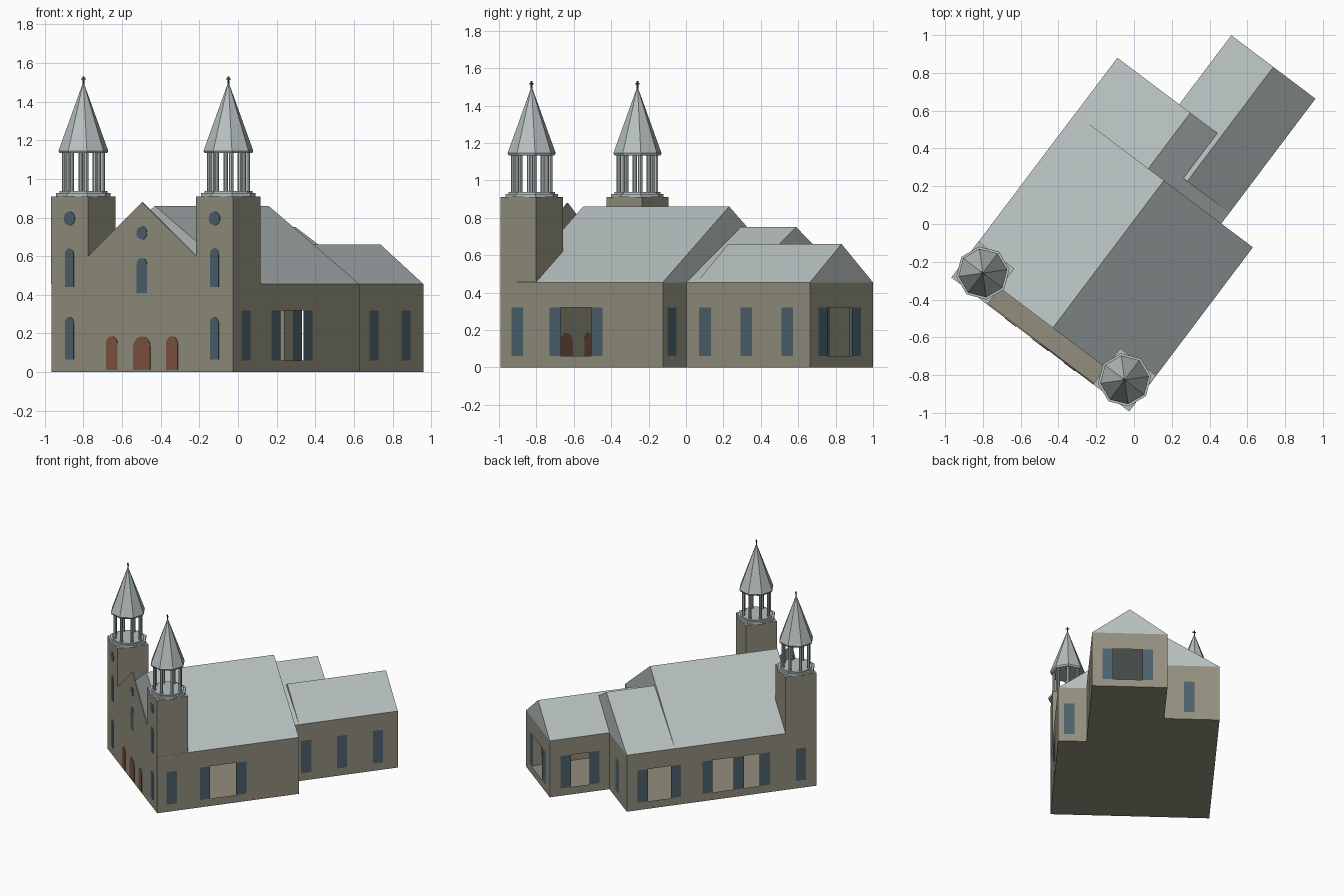
import bpy, bmesh, math
from mathutils import Matrix, Vector

cube = bpy.data.objects.get("Cube")
if cube:
    bpy.data.objects.remove(cube, do_unlink=True)

# The building is modelled square-on, then turned in plan
TURN = Matrix.Rotation(math.radians(-37), 4, 'Z')
FRONT, EAVE, MID_X = -0.808, 0.455, -0.013


def material(name, rgb):
    m = bpy.data.materials.new(name)
    m.use_nodes = True
    m.diffuse_color = (*rgb, 1)
    m.node_tree.nodes["Principled BSDF"].inputs["Base Color"].default_value = (*rgb, 1)
    return m


STONE = material("stone wall", (0.29, 0.275, 0.21))
ROOF = material("pale grey roof", (0.47, 0.53, 0.52))
GLASS = material("blue grey glass", (0.073, 0.12, 0.15))
DOOR = material("brown door", (0.21, 0.088, 0.055))
IRON = material("dark iron", (0.06, 0.065, 0.065))


def finish(name, bm, *mats, recalc=True):
    if recalc:
        bmesh.ops.recalc_face_normals(bm, faces=bm.faces[:])
    bm.transform(TURN)
    mesh = bpy.data.meshes.new(name)
    bm.to_mesh(mesh)
    bm.free()
    for m in mats:
        mesh.materials.append(m)
    ob = bpy.data.objects.new(name, mesh)
    bpy.context.collection.objects.link(ob)
    return ob


def prism(name, profile, y0, y1, mat):
    """Extrude an x-z outline from y0 to y1."""
    bm = bmesh.new()
    face = bm.faces.new([bm.verts.new((x, y0, z)) for x, z in profile])
    out = bmesh.ops.extrude_face_region(bm, geom=[face])
    moved = [v for v in out["geom"] if isinstance(v, bmesh.types.BMVert)]
    bmesh.ops.translate(bm, verts=moved, vec=(0, y1 - y0, 0))
    if face.is_valid is False or not any(f.calc_center_median().y < min(y0, y1) + 1e-6 for f in bm.faces):
        bm.faces.new([v for v in bm.verts if v not in moved])
    return finish(name, bm, mat)


def add_box(bm, center, size):
    mat = Matrix.Translation(center) @ Matrix.Diagonal((*size, 1))
    bmesh.ops.create_cube(bm, size=1, matrix=mat)


def add_cone(bm, x, y, z0, z1, r0, r1, sides=8):
    bmesh.ops.create_cone(bm, cap_ends=True, segments=sides, radius1=r0, radius2=r1,
                          depth=z1 - z0, matrix=Matrix.Translation((x, y, (z0 + z1) / 2)))


def wall_run(bm, start, end, windows=(), gaps=(), width=0.078):
    """One wall with glass faces at the given distances and open bays between some of them."""
    a, b = Vector(start), Vector(end)
    length = (b - a).length
    step = (b - a) / length

    def quad(s0, s1, z0, z1, index):
        p, q = a + step * s0, a + step * s1
        f = bm.faces.new([bm.verts.new(c) for c in
                          ((*p, z0), (*q, z0), (*q, z1), (*p, z1))])
        f.material_index = index

    sill, head = 0.06, 0.32
    quad(0, length, 0, sill, 0)
    quad(0, length, head, EAVE, 0)
    at = 0
    for i, c in enumerate(sorted(windows)):
        if i - 1 not in gaps:
            quad(at, c - width / 2, sill, head, 0)
        quad(c - width / 2, c + width / 2, sill, head, 1)
        at = c + width / 2
    quad(at, length, sill, head, 0)


# Wall shell: nave, transept and rear wing share one open interior
L, R, WING_L, WING_R = -0.6, 0.577, -0.19, 0.368
NAVE_END, MID_END, WING_END = 0.28, 0.65, 1.108
corners = [(L, FRONT), (R, FRONT), (R, NAVE_END), (WING_R, NAVE_END), (WING_R, WING_END),
           (WING_L, WING_END), (WING_L, MID_END), (L, MID_END)]
# For each wall: window positions from its start, and which bays are open
openings = [
    ((), ()),
    ((0.112, 0.368, 0.645), (1,)),
    ((0.081,), ()),
    ((0.125, 0.4, 0.675), ()),
    ((0.115, 0.413), (0,)),
    ((0.122, 0.343), (0,)),
    ((0.187,), ()),
    ((0.123, 0.377, 0.62, 0.86, 1.06, 1.338), (0, 2, 3)),
]
bm = bmesh.new()
for i, (windows, gaps) in enumerate(openings):
    wall_run(bm, corners[i], corners[(i + 1) % len(corners)], windows, gaps)
bm.faces.new([bm.verts.new((x, y, 0)) for x, y in reversed(corners)])
finish("outer_walls", bm, STONE, GLASS, recalc=False)


# Gabled roofs
def gable_roof(name, x0, x1, y0, y1, ridge):
    prism(name, [(x0, EAVE), (x1, EAVE), ((x0 + x1) / 2, ridge)], y0, y1, ROOF)


gable_roof("nave_roof", L - 0.001, R, -0.698, NAVE_END, 0.86)
gable_roof("transept_roof", L, WING_R, NAVE_END - 0.05, MID_END, 0.75)
gable_roof("wing_roof", WING_L, WING_R, MID_END - 0.3, WING_END, 0.66)

# Front gable between the towers
HALF = 0.351
prism("front_gable", [(MID_X - HALF, EAVE), (MID_X + HALF, EAVE), (MID_X + HALF, 0.6),
                      (MID_X, 0.88), (MID_X - HALF, 0.6)], FRONT, FRONT + 0.008, STONE)


# Painted openings on the front
def arch(name, x, z0, z1, width, mat):
    r = width / 2
    arc = [(x + r * math.cos(math.pi * k / 8), z1 - r + r * math.sin(math.pi * k / 8))
           for k in range(9)]
    prism(name, [(x - r, z0), (x + r, z0)] + arc, FRONT - 0.003, FRONT + 0.001, mat)


def rose(name, x, z, r):
    ring = [(x + r * math.cos(math.pi * k / 8), z + r * math.sin(math.pi * k / 8))
            for k in range(16)]
    prism(name, ring, FRONT - 0.003, FRONT + 0.001, GLASS)


arch("main_door", MID_X, 0.01, 0.185, 0.11, DOOR)
arch("gable_window", MID_X, 0.41, 0.59, 0.066, GLASS)
rose("gable_round_window", MID_X, 0.72, 0.034)

# Mirrored towers, with belfry and spire
TOWER_Y = FRONT + 0.119
for side, sign in (("right", -1), ("left", 1)):
    x = MID_X + sign * 0.47
    arch(side + "_door", MID_X + sign * 0.195, 0.01, 0.185, 0.075, DOOR)
    arch(side + "_tower_low_window", x, 0.065, 0.285, 0.055, GLASS)
    arch(side + "_tower_high_window", x, 0.44, 0.64, 0.055, GLASS)
    rose(side + "_tower_round_window", x, 0.795, 0.036)

    bm = bmesh.new()
    add_box(bm, (x, TOWER_Y, (EAVE + 0.91) / 2), (0.238, 0.238, 0.91 - EAVE))
    bm.normal_update()
    for f in bm.faces:
        f.material_index = int(f.normal.z > 0.9)
    finish(side + "_tower", bm, STONE, ROOF)

    bm = bmesh.new()
    add_cone(bm, x, TOWER_Y, 0.91, 0.928, 0.142, 0.142)
    add_cone(bm, x, TOWER_Y, 0.928, 0.937, 0.125, 0.125)
    finish(side + "_belfry_base", bm, ROOF)

    bm = bmesh.new()
    for k in range(8):
        t = k * math.pi / 4
        add_cone(bm, x + 0.1 * math.cos(t), TOWER_Y + 0.1 * math.sin(t),
                 0.935, 1.14, 0.012, 0.012)
    finish(side + "_belfry_columns", bm, ROOF)

    bm = bmesh.new()
    add_cone(bm, x, TOWER_Y, 1.133, 1.145, 0.124, 0.13)
    add_cone(bm, x, TOWER_Y, 1.145, 1.492, 0.13, 0.004)
    finish(side + "_spire", bm, ROOF)

    bm = bmesh.new()
    add_box(bm, (x, TOWER_Y, 1.503), (0.007, 0.007, 0.056))
    add_box(bm, (x, TOWER_Y, 1.517), (0.028, 0.007, 0.007))
    finish(side + "_spire_cross", bm, IRON)
